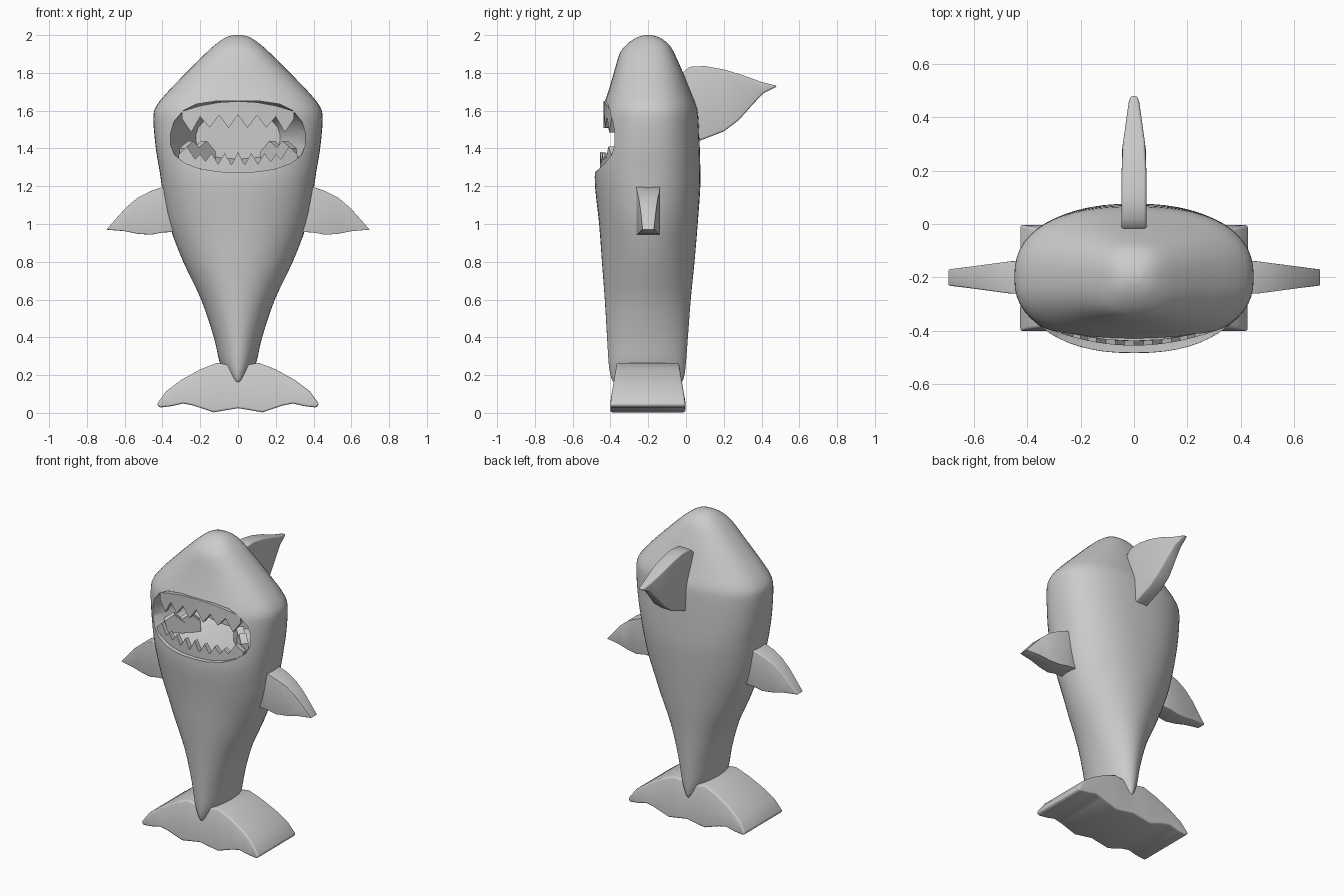
import bpy, bmesh, math
from mathutils import Vector

if "Cube" in bpy.data.objects:
    bpy.data.objects.remove(bpy.data.objects["Cube"])


def finish(name, bm, smooth=40):
    bmesh.ops.recalc_face_normals(bm, faces=bm.faces)
    me = bpy.data.meshes.new(name)
    bm.to_mesh(me)
    bm.free()
    ob = bpy.data.objects.new(name, me)
    bpy.context.collection.objects.link(ob)
    if smooth:
        shade(ob, smooth)
    return ob


def shade(ob, angle):
    activate(ob)
    bpy.ops.object.shade_smooth_by_angle(angle=math.radians(angle))


def activate(ob):
    bpy.ops.object.select_all(action='DESELECT')
    ob.select_set(True)
    bpy.context.view_layer.objects.active = ob


def apply_all(ob):
    activate(ob)
    for m in list(ob.modifiers):
        bpy.ops.object.modifier_apply(modifier=m.name)


def loft(bm, rings):
    """Skin a list of closed point rings and cap both ends."""
    vs = [[bm.verts.new(p) for p in r] for r in rings]
    n = len(vs[0])
    for a, b in zip(vs, vs[1:]):
        for i in range(n):
            j = (i + 1) % n
            bm.faces.new((a[i], a[j], b[j], b[i]))
    bm.faces.new(vs[0])
    bm.faces.new(vs[-1])


def plate(name, outline, place, half, bevel):
    """Fin-like slab: 2D outline, half thickness varying over the outline."""
    bm = bmesh.new()
    loft(bm, [[place(u, z, s * half(u, z)) for u, z in outline] for s in (-1, 1)])
    bmesh.ops.triangulate(bm, faces=[f for f in bm.faces if len(f.verts) > 4])
    ob = finish(name, bm, 0)
    m = ob.modifiers.new("round", 'BEVEL')
    m.width, m.segments, m.limit_method, m.angle_limit = bevel, 3, 'ANGLE', math.radians(50)
    apply_all(ob)
    shade(ob, 40)
    return ob


def mirrored(half):
    return half + [(-x, z) for x, z in reversed(half) if x > 0]


# Body: z, half width, front y, back y
stations = [
    (2.0, .025, -.22, -.18), (1.985, .07, -.265, -.135), (1.95, .12, -.315, -.09),
    (1.9, .175, -.352, -.06), (1.8, .275, -.382, -.015), (1.7, .372, -.412, .025),
    (1.62, .435, -.438, .057), (1.55, .448, -.452, .067), (1.4, .435, -.468, .073),
    (1.28, .415, -.482, .076), (1.18, .40, -.48, .075), (1.0, .365, -.46, .062),
    (.8, .29, -.445, .045), (.6, .195, -.43, .025), (.4, .128, -.418, .01),
    (.27, .098, -.41, 0), (.2, .065, -.40, -.008), (.165, .04, -.385, -.02),
    (.15, .015, -.36, -.04)]


def spline(a, b, c, d, t):
    return tuple(.5 * (2 * q + (r - p) * t + (2 * p - 5 * q + 4 * r - s) * t * t
                       + (3 * q - p - 3 * r + s) * t ** 3) for p, q, r, s in zip(a, b, c, d))


def section(z, w, yf, yb):
    n = 2.0 + .4 * min(1, max(0, (z - .9) / .4))
    pts = []
    for i in range(56):
        a = 2 * math.pi * i / 56
        c, s = math.cos(a), math.sin(a)
        x = w * math.copysign(abs(c) ** (2 / n), c)
        k = abs(s) ** (2 / n)
        pts.append((x, -.2 + k * (yb + .2) if s > 0 else -.2 + k * (yf + .2), z))
    return pts


rings = []
for i in range(len(stations) - 1):
    q = [stations[max(0, min(len(stations) - 1, i + k))] for k in (-1, 0, 1, 2)]
    rings += [section(*spline(*q, t / 3)) for t in range(3)]
rings.append(section(*stations[-1]))
bm = bmesh.new()
loft(bm, rings)
body = finish("body", bm, 0)

# Mouth cavity cut into the body
lip = mirrored([(0, 1.652), (.12, 1.65), (.22, 1.635), (.29, 1.60), (.34, 1.54), (.358, 1.48),
                (.358, 1.42), (.335, 1.365), (.28, 1.322), (.2, 1.292), (.1, 1.277), (0, 1.274)])
bm = bmesh.new()
loft(bm, [[(x * s, y, 1.46 + (z - 1.46) * s) for x, z in lip]
          for y, s in ((-.7, 1), (-.38, 1), (-.25, .85), (-.1, .62))])
cutter = finish("mouth_cutter", bm, 0)
cutter.hide_render = True
m = body.modifiers.new("mouth", 'BOOLEAN')
m.operation, m.solver, m.object = 'DIFFERENCE', 'EXACT', cutter
apply_all(body)
bpy.data.objects.remove(cutter)
shade(body, 35)


# Teeth: pointed slabs standing along the jaw curve
def teeth(name, items, jaw_y, root, neck):
    bm = bmesh.new()
    for x, w, tip in items:
        shape = [(x - w, root(x - w)), (x - w, neck(x - w)), (x, tip),
                 (x + w, neck(x + w)), (x + w, root(x + w))]
        loft(bm, [[(u, jaw_y(u) + d, z) for u, z in shape] for d in (0, .03)])
    return finish(name, bm, 20)


def both(items):
    return items + [(-x, w, t) for x, w, t in items if x > 0]


teeth("upper_teeth", both([(.05, .05, 1.508), (.15, .05, 1.51), (.248, .048, 1.485)]),
      lambda x: -.438 + .5 * x * x, lambda x: 1.65 - .6 * x * x, lambda x: 1.578 - .25 * x * x)
teeth("lower_teeth", both([(0, .035, 1.38), (.07, .035, 1.375), (.14, .035, 1.375),
                           (.2, .03, 1.37), (.27, .045, 1.41)]),
      lambda x: -.455 + .6 * x * x, lambda x: 1.268 + .6 * x * x, lambda x: 1.312 + .55 * x * x)

# Rear teeth, turned inward along the lower jaw
for side, s in (("left", -1), ("right", 1)):
    bm = bmesh.new()
    for cx, cy in ((.18, -.24), (.25, -.31)):
        along, thick = Vector((.045, -.04, 0)), Vector((.015, .017, 0))
        base = Vector((cx, cy, 0))
        prof = [(-1, 1.30), (-1, 1.385), (0, 1.44), (1, 1.40), (1, 1.30)]
        loft(bm, [[((base + along * u + thick * d).x * s, (base + along * u + thick * d).y, z)
                   for u, z in prof] for d in (-1, 1)])
    finish("rear_teeth_" + side, bm, 20)

# Side fins
fin = [(.33, 1.2), (.40, 1.195), (.46, 1.175), (.53, 1.14), (.59, 1.09), (.64, 1.035), (.697, .97),
       (.60, .962), (.53, .948), (.46, .943), (.40, .955), (.30, .96)]
for side, s in (("left", -1), ("right", 1)):
    plate("side_fin_" + side, fin, lambda u, z, d: (s * u, -.2 + d, z),
          lambda u, z: .03 + .032 * min(1, max(0, (.69 - u) / .24)), .014)

# Back fin
plate("back_fin",
      [(-.02, 1.80), (.02, 1.832), (.1, 1.836), (.2, 1.818), (.3, 1.788), (.4, 1.752), (.485, 1.73),
       (.41, 1.692), (.355, 1.635), (.28, 1.55), (.2, 1.49), (.07, 1.44), (-.02, 1.42)],
      lambda u, z, d: (d, u, z),
      lambda u, z: .015 + .031 * min(1, max(0, (.49 - u) / .22)), .01)

# Tail flukes
plate("tail",
      mirrored([(0, .225), (.05, .255), (.11, .265), (.2, .23), (.3, .175), (.38, .115), (.43, .045),
                (.415, .028), (.35, .036), (.29, .05), (.24, .04), (.13, .003), (0, .025)]),
      lambda u, z, d: (u, -.202 + d, z),
      lambda u, z: .2 - .035 * min(1, max(0, (z - .05) / .21)), .016)
